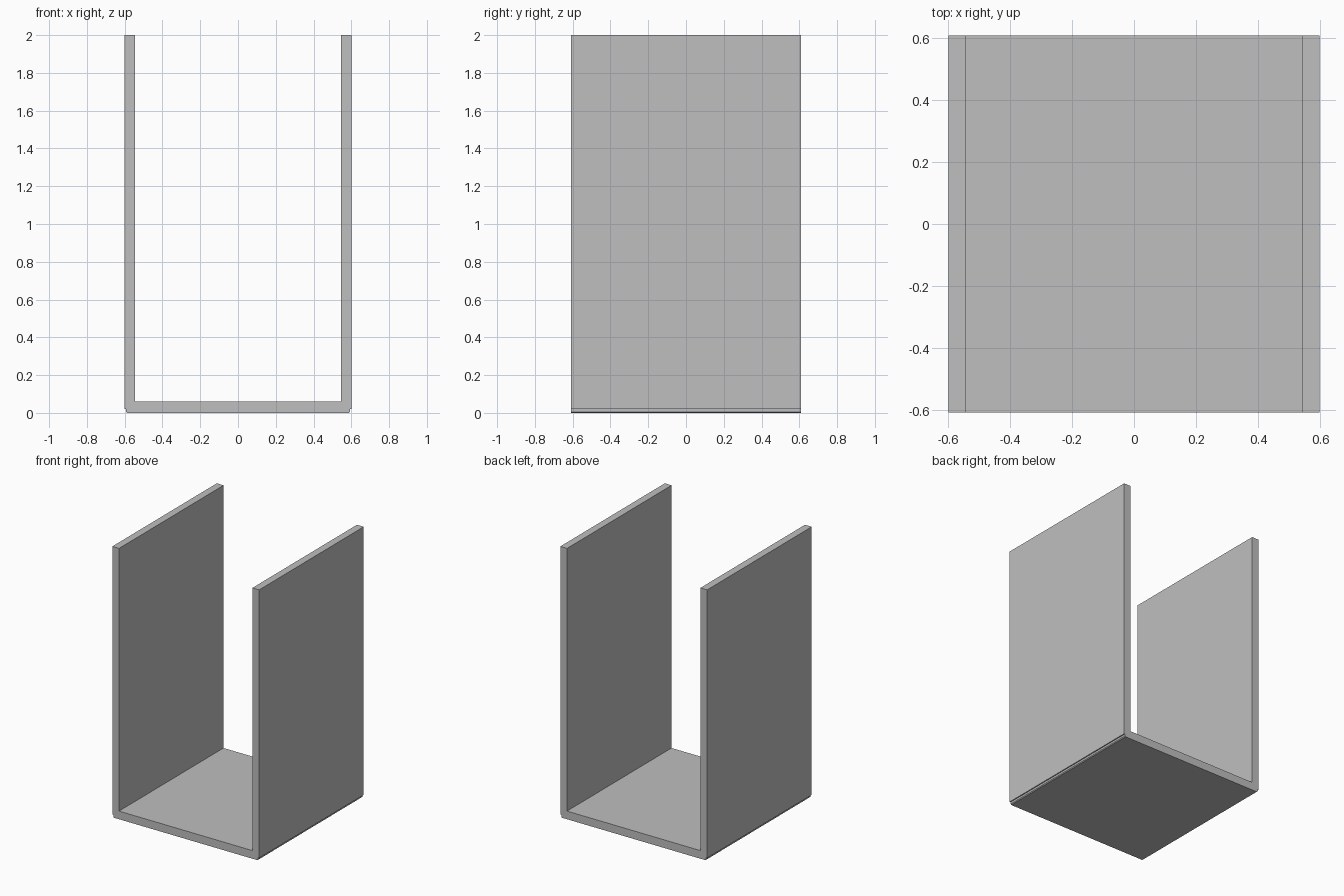
import bpy
import bmesh

cube = bpy.data.objects.get("Cube")
if cube:
    bpy.data.objects.remove(cube, do_unlink=True)

# Plain grey finish
grey = bpy.data.materials.new("plain_grey")
grey.use_nodes = True
colour = (0.52, 0.52, 0.52, 1)
grey.diffuse_color = colour
grey.node_tree.nodes["Principled BSDF"].inputs["Base Color"].default_value = colour

# Half of the channel section, from the inner floor round to the base;
# the small step at the lower corner is the rebate along the base
HALF_DEPTH = 0.61
half = [(0.545, 0.06), (0.545, 2), (0.6, 2), (0.6, 0.02), (0.592, 0.02), (0.592, 0.006), (0.586, 0)]
section = half + [(-x, z) for x, z in reversed(half)]

# Extrude the section from front to back
bm = bmesh.new()
front = bm.faces.new([bm.verts.new((x, -HALF_DEPTH, z)) for x, z in section])
result = bmesh.ops.extrude_face_region(bm, geom=[front], use_keep_orig=True)
moved = [v for v in result["geom"] if isinstance(v, bmesh.types.BMVert)]
bmesh.ops.translate(bm, verts=moved, vec=(0, 2 * HALF_DEPTH, 0))
bmesh.ops.recalc_face_normals(bm, faces=bm.faces)

mesh = bpy.data.meshes.new("u_channel")
bm.to_mesh(mesh)
bm.free()
mesh.materials.append(grey)
channel = bpy.data.objects.new("u_channel", mesh)
bpy.context.collection.objects.link(channel)
